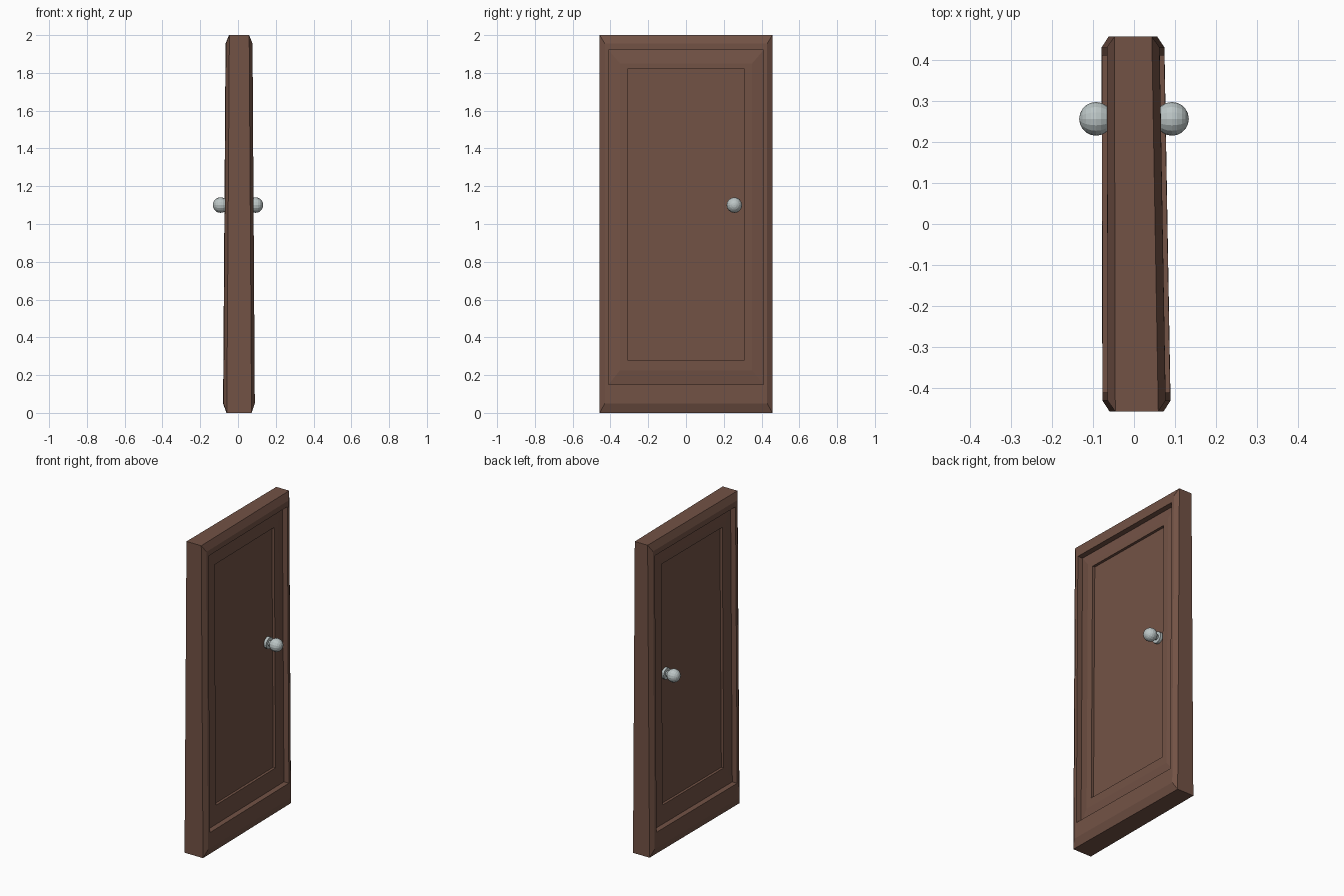
import bpy, bmesh
from math import pi
from mathutils import Matrix

if "Cube" in bpy.data.objects:
    bpy.data.objects.remove(bpy.data.objects["Cube"])


def material(name, color):
    m = bpy.data.materials.new(name)
    m.diffuse_color = color
    m.use_nodes = True
    m.node_tree.nodes["Principled BSDF"].inputs["Base Color"].default_value = m.diffuse_color
    return m


wood = material("brown_wood", (0.17, 0.085, 0.06, 1))
metal = material("pale_metal", (0.5, 0.56, 0.56, 1))


def make_object(name, bm, mat):
    bmesh.ops.recalc_face_normals(bm, faces=bm.faces[:])
    mesh = bpy.data.meshes.new(name)
    bm.to_mesh(mesh)
    bm.free()
    mesh.materials.append(mat)
    ob = bpy.data.objects.new(name, mesh)
    bpy.context.collection.objects.link(ob)
    return ob


# The slab is slightly crooked: it thins towards the top and the handle side
def surface_x(side, y, z):
    t, u = (y + 0.43) / 0.87, (z - 0.05) / 1.9
    if side > 0:
        return 0.089 - 0.015 * t - 0.012 * u
    return -0.077 - 0.002 * t + 0.013 * u


# Frame and panel profile: half width, bottom, top, depth below the face
RINGS = [
    (0.457, 0.00, 2.00, 0.018),
    (0.430, 0.05, 1.955, 0.0),
    (0.410, 0.15, 1.92, 0.0),
    (0.410, 0.15, 1.92, 0.035),
    (0.350, 0.225, 1.85, 0.025),
    (0.310, 0.28, 1.82, 0.025),
    (0.310, 0.28, 1.82, 0.042),
]


def bridge(bm, a, b):
    for i in range(4):
        j = (i + 1) % 4
        bm.faces.new((a[i], a[j], b[j], b[i]))


# Door slab with recessed panel on both faces
bm = bmesh.new()
rims = []
for side in (1, -1):
    loops = []
    for w, z0, z1, depth in RINGS:
        corners = ((-w, z0), (w, z0), (w, z1), (-w, z1))
        loops.append([bm.verts.new((surface_x(side, y, z) - side * depth, y, z))
                      for y, z in corners])
    for a, b in zip(loops, loops[1:]):
        bridge(bm, a, b)
    bm.faces.new(loops[-1])
    rims.append(loops[0])
bridge(bm, *rims)
make_object("door_slab", bm, wood)


# Knobs: rosette, neck and faceted ball
def knob(name, side):
    bm = bmesh.new()
    turn = Matrix.Rotation(pi / 2, 4, 'Y')
    at = lambda x: Matrix.Translation((side * x, 0.256, 1.1))
    for x, r, h in ((0.037, 0.036, 0.018), (0.055, 0.017, 0.05)):
        bmesh.ops.create_cone(bm, cap_ends=True, segments=16, radius1=r, radius2=r,
                              depth=h, matrix=at(x) @ turn)
    bmesh.ops.create_uvsphere(bm, u_segments=16, v_segments=10, radius=0.041,
                              matrix=at(0.0925) @ turn)
    make_object(name, bm, metal)


knob("right_knob", 1)
knob("left_knob", -1)
